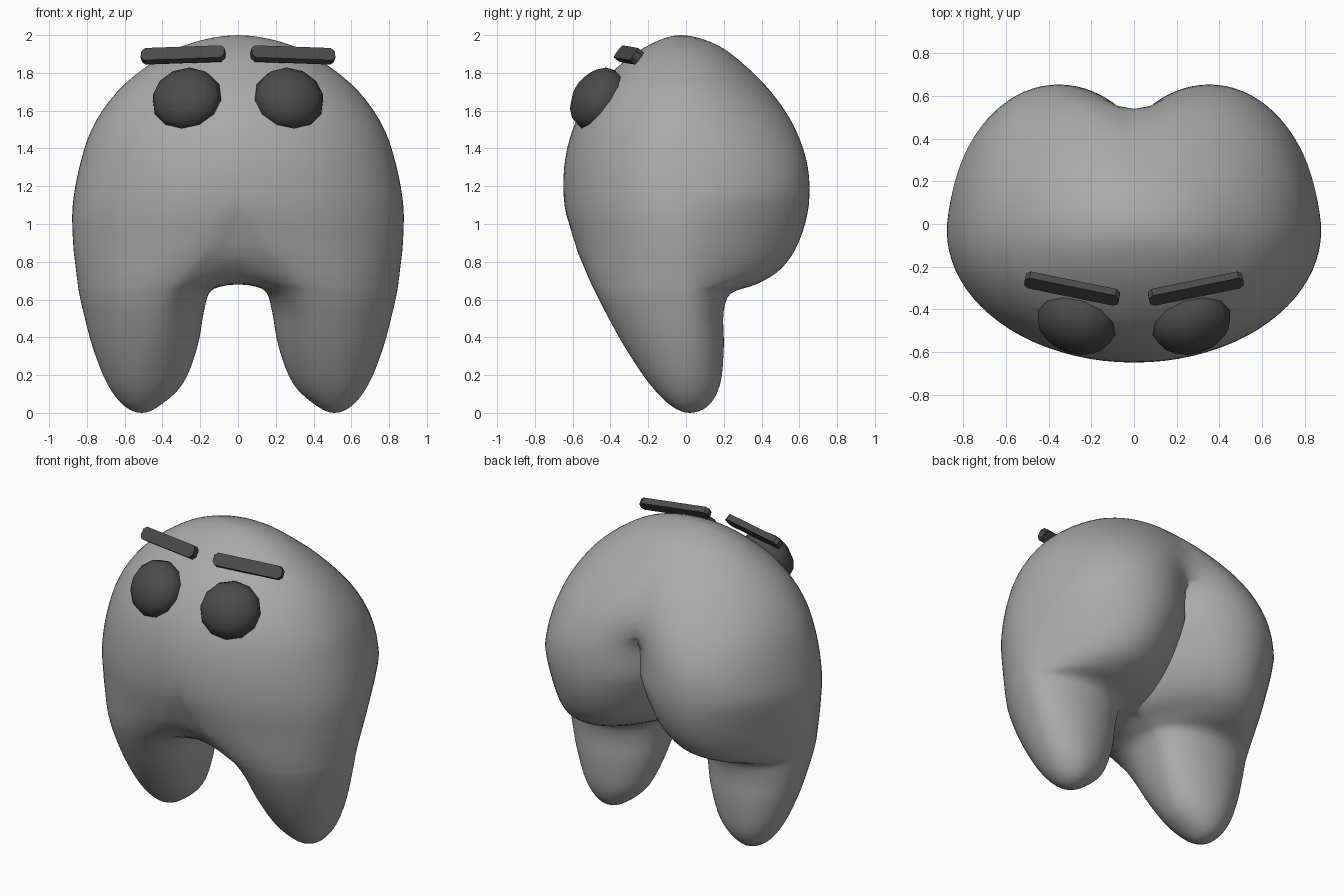
import bpy, bmesh
from math import sin, cos, pi, radians, sqrt, copysign
from mathutils import Matrix, Euler

if "Cube" in bpy.data.objects:
    bpy.data.objects.remove(bpy.data.objects["Cube"])

# Half-body sections: z, front y, back y, outer x, inner x, front-ridge x, back-lobe x
SECTIONS = [
    (0.00, .02, .02, .51, .51, .51, .51),
    (0.035, -.075, .115, .60, .42, .51, .51),
    (0.15, -.19, .18, .69, .295, .50, .51),
    (0.35, -.325, .20, .77, .215, .47, .51),
    (0.54, -.43, .20, .82, .18, .43, .50),
    (0.63, -.475, .235, .84, .155, .39, .47),
    (0.68, -.50, .37, .848, .10, .35, .44),
    (0.76, -.535, .50, .858, -.04, .28, .41),
    (0.90, -.59, .595, .873, -.13, .14, .38),
    (1.10, -.643, .65, .875, -.17, .03, .36),
    (1.30, -.645, .645, .84, -.18, 0, .34),
    (1.50, -.60, .58, .775, -.22, 0, .25),
    (1.70, -.49, .45, .64, -.30, 0, .10),
    (1.85, -.34, .30, .46, -.32, 0, .02),
    (1.945, -.20, .17, .285, -.25, 0, 0),
    (2.00, -.03, -.03, 0, 0, 0, 0),
]
STEPS, SIDES = 4, 80


def clamp(v):
    return min(max(v, 0), 1)


def mix(a, b, ta, tb, t):
    return [((tb - t) * u + (t - ta) * v) / (tb - ta) for u, v in zip(a, b)]


def interpolated(rows):
    """Centripetal spline through the rows, with rounded poles at both ends."""
    def ghost(tip, near):
        return (near[0],) + tuple(2 * t - n for t, n in zip(tip[1:], near[1:]))
    p = [ghost(rows[0], rows[1])] + rows + [ghost(rows[-1], rows[-2])]
    k = [0]
    for a, b in zip(p, p[1:]):
        k.append(k[-1] + sum((u - v) ** 2 for u, v in zip(a, b)) ** .25)
    for i in range(1, len(p) - 2):
        a, b, c, d = p[i - 1:i + 3]
        t0, t1, t2, t3 = k[i - 1:i + 3]
        for s in range(STEPS):
            t = t1 + (t2 - t1) * s / STEPS
            ab, bc, cd = mix(a, b, t0, t1, t), mix(b, c, t1, t2, t), mix(c, d, t2, t3, t)
            yield mix(mix(ab, bc, t0, t2, t), mix(bc, cd, t1, t3, t), t1, t2, t)
    yield list(rows[-1])


def ring(row):
    z, front, back, outer, inner, xf, xb = row
    ym = .02 - .05 * clamp(z)
    leg_back = min(back, .2)
    round_off = 1 + 1.5 * clamp((1.15 - z) / .5)   # lobes narrow towards their underside
    for i in range(SIDES):
        a = 2 * pi * i / SIDES
        s, c = sin(a), cos(a)
        xc = xf if c > 0 else xb
        x = xc + s * ((outer - xc) if s > 0 else (xc - inner))
        if c > 0:
            y = ym - c * (ym - front)
        else:
            y = ym - c * (leg_back - ym) + (-c) ** round_off * (back - leg_back)
        if s < 0:   # round the seam in front and high on the back, keep the cleft sharp
            d = min(.15, xc) * clamp((z - .5) / .2 if c > 0 else (z - 1.35) / .2)
            q = x * abs(x) - (d * sin(2 * a)) ** 2
            x = copysign(sqrt(abs(q)), q)
        yield (x, y, z)


def add_object(name, bm, material=None, angle=None):
    bmesh.ops.recalc_face_normals(bm, faces=bm.faces)
    mesh = bpy.data.meshes.new(name)
    bm.to_mesh(mesh)
    bm.free()
    ob = bpy.data.objects.new(name, mesh)
    bpy.context.collection.objects.link(ob)
    mesh.materials.append(material)
    if angle:
        bpy.ops.object.select_all(action='DESELECT')
        ob.select_set(True)
        bpy.context.view_layer.objects.active = ob
        bpy.ops.object.shade_smooth_by_angle(angle=radians(angle))


def grey(name, value):
    mat = bpy.data.materials.new(name)
    mat.diffuse_color = (value, value, value, 1)
    mat.use_nodes = True
    mat.node_tree.nodes["Principled BSDF"].inputs["Base Color"].default_value = mat.diffuse_color
    return mat


light, dark = grey("mid_grey", .4), grey("dark_grey", .07)

# Body: loft one half, cut it at the middle, mirror and weld
bm = bmesh.new()
loops = [[bm.verts.new(p) for p in ring(r)] for r in interpolated(SECTIONS)]
for lo, hi in zip(loops, loops[1:]):
    for i in range(SIDES):
        j = (i + 1) % SIDES
        bm.faces.new((lo[i], lo[j], hi[j], hi[i]))
bmesh.ops.remove_doubles(bm, verts=bm.verts, dist=.0005)
bmesh.ops.bisect_plane(bm, geom=bm.verts[:] + bm.edges[:] + bm.faces[:], dist=1e-4,
                       plane_co=(0, 0, 0), plane_no=(1, 0, 0), clear_inner=True)
for v in bm.verts:
    if abs(v.co.x) < 2e-4:
        v.co.x = 0
copy = bmesh.ops.duplicate(bm, geom=bm.verts[:] + bm.edges[:] + bm.faces[:])["geom"]
for v in copy:
    if isinstance(v, bmesh.types.BMVert):
        v.co.x *= -1
bmesh.ops.reverse_faces(bm, faces=[f for f in copy if isinstance(f, bmesh.types.BMFace)])
bmesh.ops.remove_doubles(bm, verts=bm.verts, dist=.002)
# Blend the front of the arch between the legs
soft = [v for v in bm.verts if abs(v.co.x) < .15 and v.co.y < .05 and .66 < v.co.z < 1.0]
for _ in range(6):
    bmesh.ops.smooth_vert(bm, verts=soft, factor=.5,
                          use_axis_x=True, use_axis_y=True, use_axis_z=True)
add_object("body", bm, light, 50)

for side, label in ((1, "right"), (-1, "left")):
    # Eye: flattened ball set into the face
    bm = bmesh.new()
    bmesh.ops.create_uvsphere(bm, u_segments=12, v_segments=8, radius=1,
                              matrix=Matrix.Rotation(pi / 2, 4, 'X'))
    rot = Euler((radians(-31), 0, radians(18 * side))).to_matrix().to_4x4()
    bm.transform(Matrix.Translation((.27 * side, -.465, 1.66)) @ rot
                 @ Matrix.Diagonal((.19, .13, .18, 1)))
    add_object("eye_" + label, bm, dark, 60)

    # Eyebrow: thin bar with clipped corners
    bm = bmesh.new()
    bmesh.ops.create_cube(bm, size=1)
    bm.transform(Matrix.Diagonal((.45, .04, .08, 1)))
    depth = [e for e in bm.edges if abs(e.verts[0].co.y - e.verts[1].co.y) > .01]
    bmesh.ops.bevel(bm, geom=depth, offset=.02, segments=1, affect='EDGES')
    rot = Euler((radians(-37), radians(2 * side), radians(11.5 * side))).to_matrix().to_4x4()
    bm.transform(Matrix.Translation((.29 * side, -.303, 1.895)) @ rot)
    add_object("eyebrow_" + label, bm, dark)
